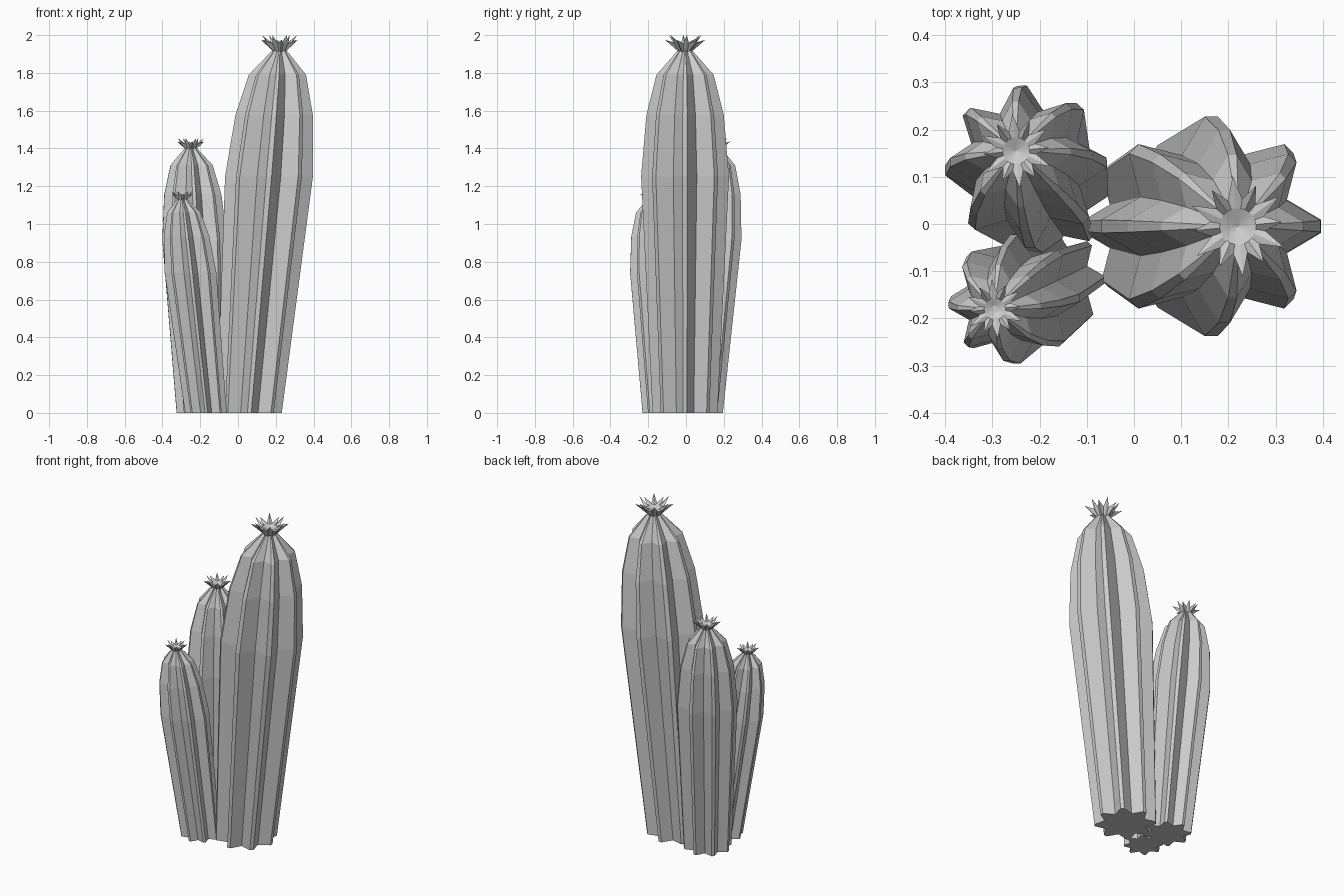
import bpy, bmesh
from math import cos, sin, pi
from mathutils import Vector

if "Cube" in bpy.data.objects:
    bpy.data.objects.remove(bpy.data.objects["Cube"])

RIBS = 8
# (height fraction, radius fraction) up the stem
PROFILE = [(0.65, 1.0), (0.82, 0.88), (0.93, 0.65), (1.0, 0.14)]


def finish(name, bm):
    bmesh.ops.recalc_face_normals(bm, faces=bm.faces)
    mesh = bpy.data.meshes.new(name)
    bm.to_mesh(mesh)
    bm.free()
    obj = bpy.data.objects.new(name, mesh)
    bpy.context.collection.objects.link(obj)
    return obj


def bridge(bm, a, b):
    n = len(a)
    for i in range(n):
        j = (i + 1) % n
        bm.faces.new((a[i], a[j], b[j], b[i]))


# Ribbed leaning stem: each rib has a narrow flat crest and a sharp valley
def stem(name, base, top, height, r_base, r_max, turn):
    bm = bmesh.new()
    base, top = Vector(base), Vector(top)
    rings = []
    for f, rf in [(0.0, r_base / r_max)] + PROFILE:
        c = base.lerp(top, f)
        r = r_max * rf
        ring = []
        for k in range(RIBS):
            a = turn + k * 2 * pi / RIBS
            for da, s in ((-0.06, 1.0), (0.06, 1.0), (pi / RIBS, 0.70)):
                ring.append(bm.verts.new((c.x + r * s * cos(a + da),
                                          c.y + r * s * sin(a + da), height * f)))
        rings.append(ring)
    for a, b in zip(rings, rings[1:]):
        bridge(bm, a, b)
    bm.faces.new(rings[0])
    bm.faces.new(rings[-1])
    return finish(name, bm)


# Spiky flower: star-shaped cup with alternating wide and tall petals
def flower(name, centre, z, r, h, petals=12):
    bm = bmesh.new()

    def ring(fn):
        out = []
        for i in range(petals * 2):
            rr, zz = fn(i)
            a = i * pi / petals + 0.1
            out.append(bm.verts.new((centre[0] + rr * r * cos(a),
                                     centre[1] + rr * r * sin(a), z + zz * h)))
        return out

    def rim(i):
        if i % 2:
            return 0.55, 0.50
        return (1.0, 0.72) if i % 4 else (0.88, 1.0)

    low = ring(lambda i: (0.30, 0.0))
    edge = ring(rim)
    inner = ring(lambda i: (0.36, 0.50))
    bridge(bm, low, edge)
    bridge(bm, edge, inner)
    pit = bm.verts.new((centre[0], centre[1], z + 0.3 * h))
    for i in range(len(inner)):
        bm.faces.new((inner[i], inner[(i + 1) % len(inner)], pit))
    bm.faces.new(low)
    return finish(name, bm)


# name, base xy, top xy, height, base radius, max radius, rib turn, flower z / height
CACTI = [
    ("tall", (0.06, -0.005), (0.22, -0.005), 1.925, 0.172, 0.233, 0.0, 1.91, 0.09),
    ("back", (-0.19, 0.06), (-0.25, 0.155), 1.41, 0.135, 0.172, 0.05, 1.39, 0.065),
    ("front", (-0.17, -0.12), (-0.295, -0.18), 1.14, 0.11, 0.137, 0.02, 1.12, 0.055),
]
for name, base, top, height, rb, rm, turn, fz, fh in CACTI:
    stem(name + "_stem", base, top, height, rb, rm, turn)
    flower(name + "_flower", top, fz, rm * 0.46, fh)
